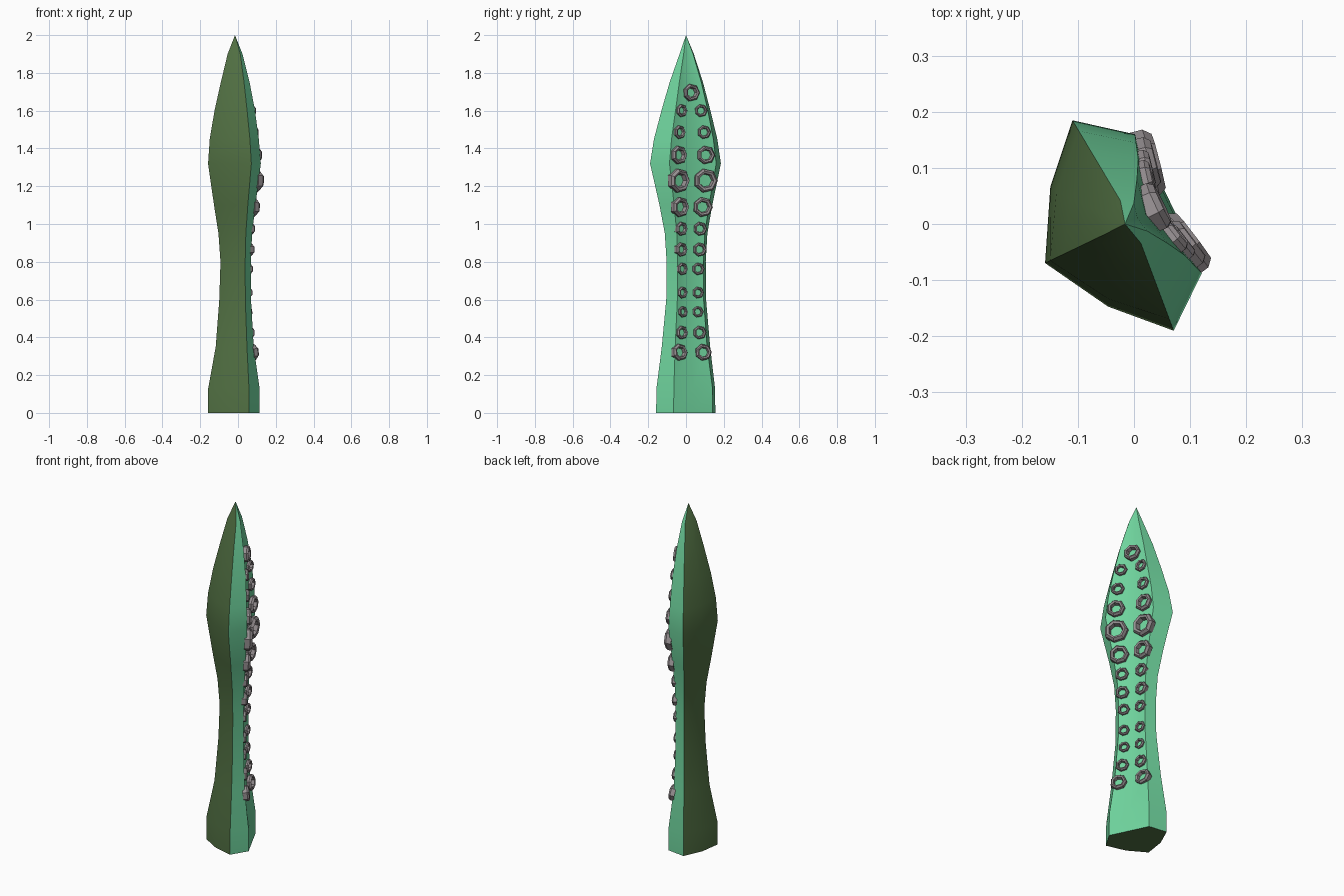
import bpy, bmesh, math
from mathutils import Vector

if "Cube" in bpy.data.objects:
    bpy.data.objects.remove(bpy.data.objects["Cube"])

def material(name, rgb):
    m = bpy.data.materials.new(name)
    m.diffuse_color = (*rgb, 1)
    m.use_nodes = True
    m.node_tree.nodes["Principled BSDF"].inputs["Base Color"].default_value = m.diffuse_color
    return m

back_green = material("dark moss green", (0.082, 0.16, 0.055))
front_teal = material("light sea green", (0.16, 0.66, 0.34))
ring_grey = material("sucker grey", (0.30, 0.27, 0.28))

# Local frame: N points out of the sucker face, T runs across it
N = Vector((0.9, 0.433, 0)).normalized()
T = Vector((-0.433, 0.9, 0)).normalized()

# Profile rows: height, half width, front depth, back depth, groove depth
ROWS = [
    (0.00, .174, .075, .172, .000), (0.13, .172, .075, .172, .004),
    (0.35, .142, .050, .128, .016), (0.60, .117, .042, .107, .016),
    (0.80, .115, .042, .100, .016), (0.95, .125, .046, .112, .018),
    (1.10, .155, .056, .138, .022), (1.32, .208, .071, .173, .027),
    (1.45, .186, .066, .163, .026), (1.60, .144, .057, .135, .021),
    (1.75, .098, .040, .098, .014), (1.90, .042, .016, .058, .006),
]

def params(z):
    for a, b in zip(ROWS, ROWS[1:]):
        if z <= b[0]:
            k = (z - a[0]) / (b[0] - a[0])
            return [p + (q - p) * k for p, q in zip(a[1:], b[1:])]
    return ROWS[-1][1:]

def place(n, t, z):
    return N * n + T * (t + 0.006) + Vector((0, 0, z))

def finish(bm, name, mats, angle):
    bmesh.ops.recalc_face_normals(bm, faces=bm.faces)
    me = bpy.data.meshes.new(name)
    bm.to_mesh(me)
    bm.free()
    for m in mats:
        me.materials.append(m)
    ob = bpy.data.objects.new(name, me)
    bpy.context.collection.objects.link(ob)
    bpy.ops.object.select_all(action='DESELECT')
    ob.select_set(True)
    bpy.context.view_layer.objects.active = ob
    bpy.ops.object.shade_smooth_by_angle(angle=math.radians(angle))
    return ob

# Tentacle body: eight-point section with a groove in the front face
bm = bmesh.new()
rings = []
for z, w, f, b, g in ROWS:
    sec = [(f - g, 0), (f, .66 * w), (-.018 * w / .2, w), (-.61 * b, .57 * w),
           (-b, 0), (-.61 * b, -.57 * w), (-.018 * w / .2, -w), (f, -.66 * w)]
    rings.append([bm.verts.new(place(n, t, z)) for n, t in sec])
tip = bm.verts.new((-0.016, 0, 2))
BACK = (2, 3, 4, 5)
for a, b in zip(rings, rings[1:]):
    for i in range(8):
        j = (i + 1) % 8
        bm.faces.new((a[i], a[j], b[j], b[i])).material_index = int(i in BACK)
for i in range(8):
    bm.faces.new((rings[-1][i], rings[-1][(i + 1) % 8], tip)).material_index = int(i in BACK)
bm.faces.new(rings[0]).material_index = 1
finish(bm, "tentacle_body", [front_teal, back_green], 32)

# Suckers: open seven-sided cups lying on the sloping groove faces
def front_point(t, z):
    w, f, b, g = params(z)
    return place(f - g * (1 - min(1, abs(t) / (.66 * w))), t, z)

def sucker(bm, t, z, r, flat=False):
    e = 0.02
    c = front_point(t, z)
    up = (front_point(t, z + e) - front_point(t, z - e)).normalized()
    side = T.copy() if flat else (front_point(t + e / 2, z) - front_point(t - e / 2, z)).normalized()
    nor = side.cross(up).normalized()
    if nor.dot(N) < 0:
        nor.negate()
    if flat:
        c = c + N * params(z)[3] * 0.5
    side = up.cross(nor).normalized()
    h = r * 0.5
    prof = [(1.0, -.012), (1.0, h * .55), (.82, h), (.62, h * .85), (.52, -.004)]
    loops = []
    for k, d in prof:
        loops.append([bm.verts.new(c + nor * d + (side * math.cos(a) + up * math.sin(a)) * r * k)
                      for a in (2 * math.pi * s / 7 for s in range(7))])
    # closed profile, so each ring is solid
    for a, b in zip(loops, loops[1:] + loops[:1]):
        for i in range(7):
            j = (i + 1) % 7
            bm.faces.new((a[i], a[j], b[j], b[i]))

# height, offset from the groove, radius
PAIRS = [(0.32, .070, .045), (0.425, .053, .036), (0.535, .045, .030),
         (0.637, .047, .031), (0.762, .048, .033), (0.865, .055, .037),
         (0.975, .056, .037), (1.09, .068, .053), (1.23, .080, .064),
         (1.365, .081, .049), (1.486, .073, .036), (1.60, .058, .034)]
for label, s in (("left", -1), ("right", 1)):
    bm = bmesh.new()
    for z, t, r in PAIRS:
        sucker(bm, s * t, z, r)
    finish(bm, "suckers_" + label, [ring_grey], 30)
bm = bmesh.new()
sucker(bm, 0.004, 1.695, .046, flat=True)
finish(bm, "sucker_top", [ring_grey], 30)
